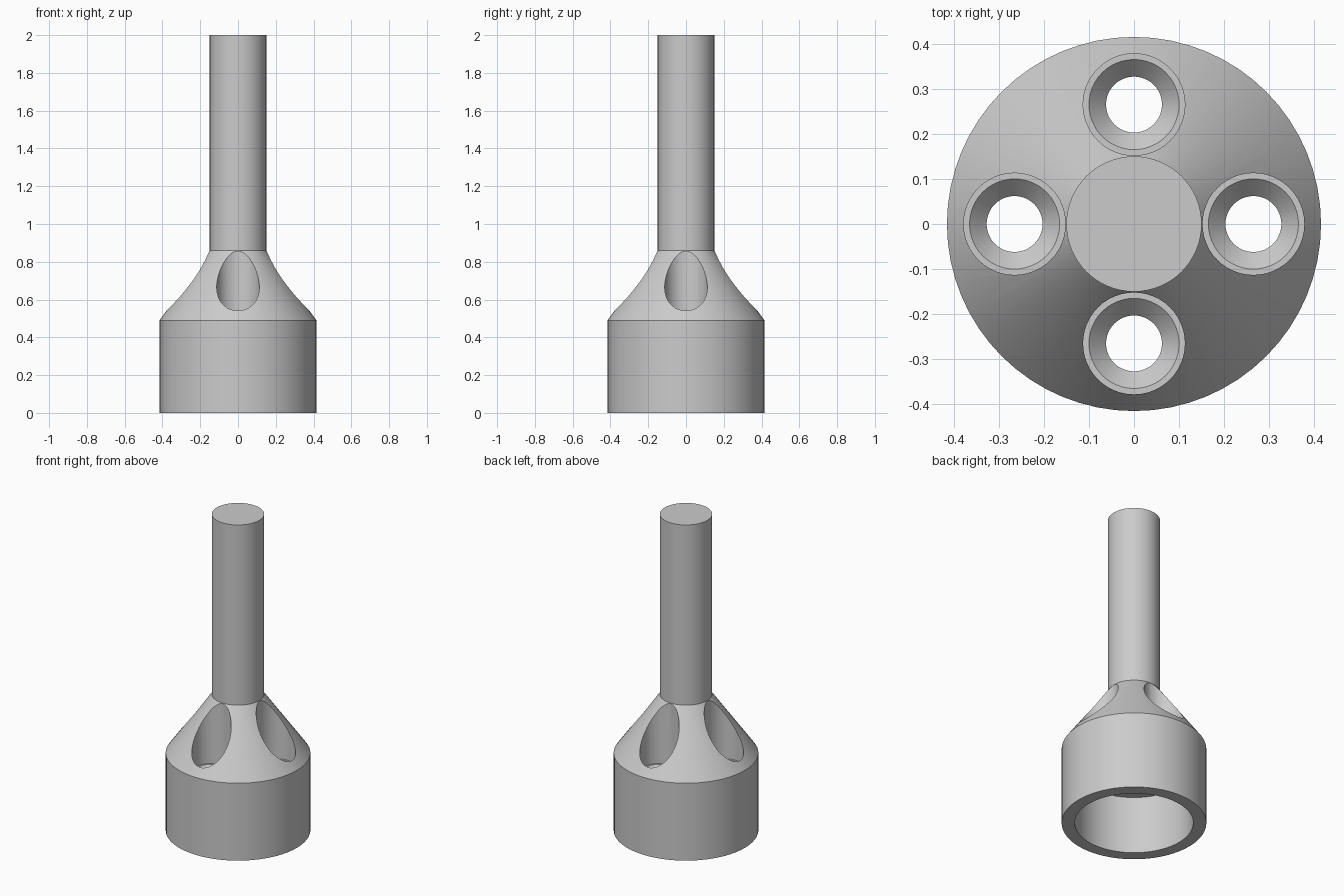
import bpy
import bmesh
from math import pi, cos, sin, radians
from mathutils import Matrix

if "Cube" in bpy.data.objects:
    bpy.data.objects.remove(bpy.data.objects["Cube"], do_unlink=True)

# One plain grey for the whole part
grey = bpy.data.materials.new("plain grey")
grey.use_nodes = True
colour = (0.6, 0.6, 0.6, 1)
grey.diffuse_color = colour
grey.node_tree.nodes["Principled BSDF"].inputs["Base Color"].default_value = colour


def lathe(name, profile, steps, place=(0, 0, 0)):
    """Spin an (r, z) profile that starts and ends on the axis into a solid."""
    bm = bmesh.new()
    verts = [bm.verts.new((r, 0, z)) for r, z in profile]
    edges = [bm.edges.new(pair) for pair in zip(verts, verts[1:])]
    bmesh.ops.spin(bm, geom=verts + edges, cent=(0, 0, 0), axis=(0, 0, 1),
                   angle=2 * pi, steps=steps, use_merge=True)
    bmesh.ops.remove_doubles(bm, verts=bm.verts, dist=1e-5)
    bmesh.ops.recalc_face_normals(bm, faces=bm.faces)
    bm.transform(Matrix.Translation(place))
    mesh = bpy.data.meshes.new(name)
    bm.to_mesh(mesh)
    bm.free()
    mesh.materials.append(grey)
    obj = bpy.data.objects.new(name, mesh)
    bpy.context.collection.objects.link(obj)
    return obj


BODY, SHAFT, BORE = 0.415, 0.15, 0.34
SHOULDER, NECK, FLOOR, LEDGE = 0.49, 0.86, 0.365, 0.47

# Hollow cup, conical shoulder and solid shaft
holder = lathe("socket_holder", [
    (0, FLOOR), (BORE, FLOOR), (BORE, 0), (BODY, 0), (BODY, SHOULDER),
    (SHAFT, NECK), (SHAFT, 2), (0, 2)], 64)

# Four countersunk screw holes with clearance above the screw heads
screw_hole = [(0, 0.3), (0.062, 0.3), (0.062, LEDGE - 0.04), (0.1, LEDGE),
              (0.113, LEDGE), (0.113, 1), (0, 1)]
cutters = []
for i in range(4):
    a = i * pi / 2
    cutter = lathe("screw_hole_cutter", screw_hole, 48,
                   (0.265 * cos(a), 0.265 * sin(a), 0))
    cutter.hide_render = True
    cutters.append(cutter)
    cut = holder.modifiers.new("screw hole", "BOOLEAN")
    cut.operation = "DIFFERENCE"
    cut.solver = "EXACT"
    cut.object = cutter

# Bake the cuts and drop the cutters
depsgraph = bpy.context.evaluated_depsgraph_get()
baked = bpy.data.meshes.new_from_object(holder.evaluated_get(depsgraph))
holder.modifiers.clear()
holder.data = baked
for cutter in cutters:
    bpy.data.objects.remove(cutter, do_unlink=True)

# Smooth round walls with crisp rims
bpy.ops.object.select_all(action="DESELECT")
holder.select_set(True)
bpy.context.view_layer.objects.active = holder
bpy.ops.object.shade_smooth_by_angle(angle=radians(25))
